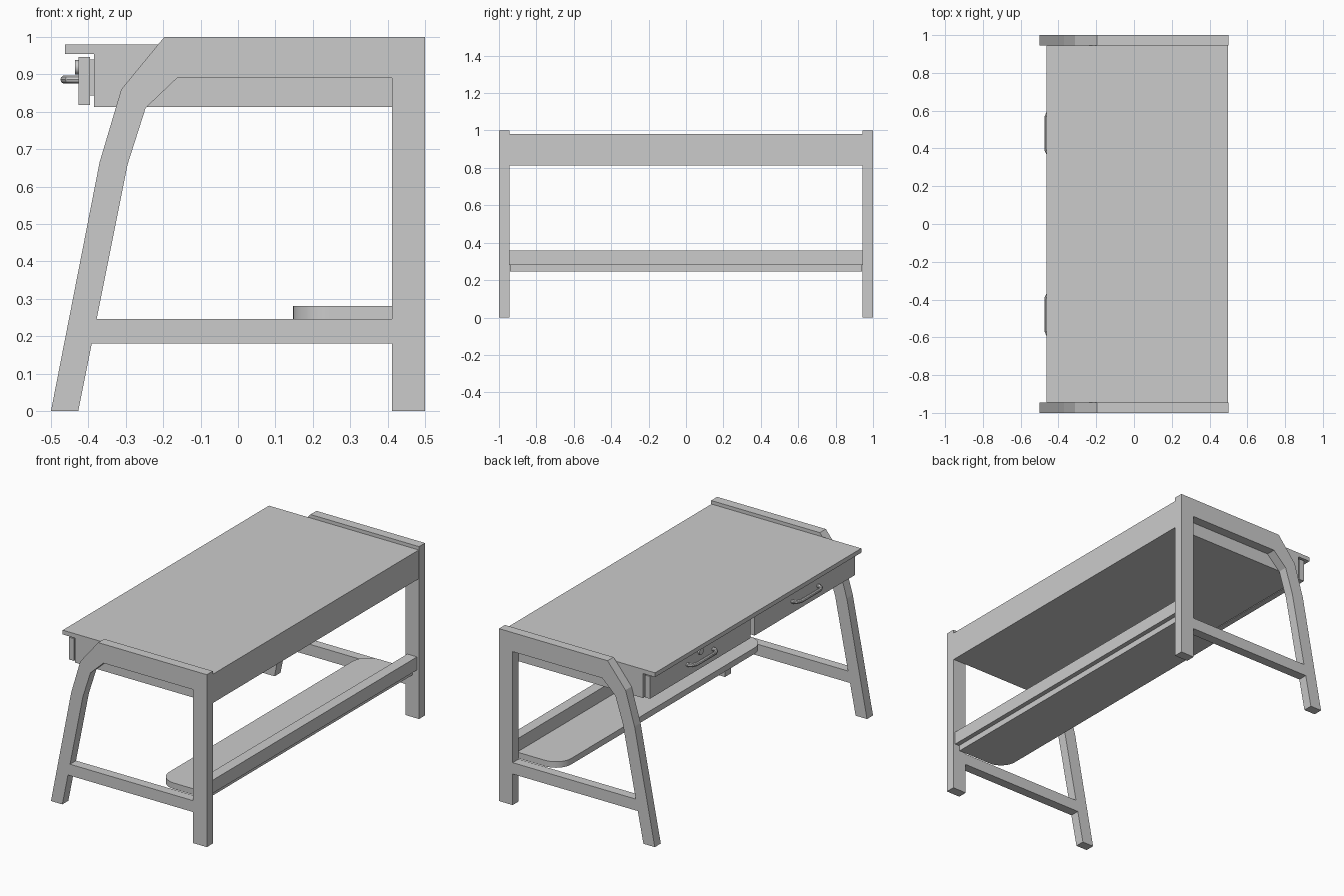
import bpy, bmesh

if "Cube" in bpy.data.objects:
    bpy.data.objects.remove(bpy.data.objects["Cube"])


def finish(name, bm):
    bmesh.ops.recalc_face_normals(bm, faces=bm.faces)
    me = bpy.data.meshes.new(name)
    bm.to_mesh(me)
    bm.free()
    ob = bpy.data.objects.new(name, me)
    bpy.context.scene.collection.objects.link(ob)
    return ob


def prism(name, outline, y0, y1):
    """Extrude an x-z outline from y0 to y1."""
    bm = bmesh.new()
    face = bm.faces.new([bm.verts.new((x, y0, z)) for x, z in outline])
    ext = bmesh.ops.extrude_face_region(bm, geom=[face])
    verts = [v for v in ext["geom"] if isinstance(v, bmesh.types.BMVert)]
    bmesh.ops.translate(bm, verts=verts, vec=(0, y1 - y0, 0))
    return finish(name, bm)


def box(name, x0, x1, y0, y1, z0, z1):
    return prism(name, [(x0, z0), (x1, z0), (x1, z1), (x0, z1)], y0, y1)


def smooth(ob):
    bpy.ops.object.select_all(action='DESELECT')
    bpy.context.view_layer.objects.active = ob
    ob.select_set(True)
    bpy.ops.object.shade_smooth_by_angle()


def handle(name, yc):
    cu = bpy.data.curves.new(name, 'CURVE')
    cu.dimensions = '3D'
    cu.bevel_depth = 0.011
    cu.bevel_resolution = 3
    cu.use_fill_caps = True
    path = [(-0.42, 0.118), (-0.438, 0.118), (-0.453, 0.11), (-0.464, 0.085)]
    path += [(x, -y) for x, y in reversed(path)]
    sp = cu.splines.new('POLY')
    sp.points.add(len(path) - 1)
    for p, (x, y) in zip(sp.points, path):
        p.co = (x, yc + y, 0.886, 1)
    tmp = bpy.data.objects.new(name + "_curve", cu)
    bpy.context.scene.collection.objects.link(tmp)
    bpy.context.view_layer.update()
    me = bpy.data.meshes.new_from_object(tmp.evaluated_get(bpy.context.evaluated_depsgraph_get()))
    bpy.data.objects.remove(tmp)
    ob = bpy.data.objects.new(name, me)
    bpy.context.scene.collection.objects.link(ob)
    smooth(ob)


# Side frames: bent front leg, top rail and post in one outline, plus stretcher
FRAME = [(-0.5, 0), (-0.37, 0.665), (-0.312, 0.86), (-0.197, 1), (0.5, 1), (0.5, 0),
         (0.412, 0), (0.412, 0.89), (-0.163, 0.89), (-0.247, 0.81), (-0.295, 0.66), (-0.427, 0)]
STRETCHER = [(-0.391, 0.18), (0.412, 0.18), (0.412, 0.246), (-0.378, 0.246)]
for side, s in (("right", -1), ("left", 1)):
    prism(f"side_frame_{side}", FRAME, s * 1.0, s * 0.945)
    prism(f"side_stretcher_{side}", STRETCHER, s * 1.0, s * 0.945)

# Table top with front overhang, and the case below, in one outline
prism("top_and_case", [(-0.463, 0.98), (0.498, 0.98), (0.498, 0.813), (-0.385, 0.813),
                       (-0.385, 0.955), (-0.463, 0.955)], -0.945, 0.945)

# Two drawers with bow handles
for side, s in (("right", -1), ("left", 1)):
    a, b = sorted((s * 0.02, s * 0.94))
    box(f"drawer_front_{side}", -0.427, -0.395, a, b, 0.818, 0.947)
    box(f"drawer_box_{side}", -0.395, -0.38, a + 0.03, b - 0.03, 0.843, 0.94)
    handle(f"drawer_handle_{side}", s * 0.48)

# Round lock on one drawer
bpy.ops.mesh.primitive_cylinder_add(vertices=24, radius=0.019, depth=0.012,
                                    location=(-0.43, 0.48, 0.919), rotation=(0, 1.5708, 0))
bpy.context.object.name = "drawer_lock"
smooth(bpy.context.object)

# Foot shelf with rounded front corners
shelf = box("foot_shelf", 0.147, 0.46, -0.94, 0.94, 0.246, 0.281)
bm = bmesh.new()
bm.from_mesh(shelf.data)
corners = [e for e in bm.edges
           if all(v.co.x < 0.2 for v in e.verts) and abs(e.verts[0].co.z - e.verts[1].co.z) > 0.01]
bmesh.ops.bevel(bm, geom=corners, offset=0.1, segments=10, profile=0.5, affect='EDGES')
bm.to_mesh(shelf.data)
bm.free()
smooth(shelf)

# Back rail above the shelf
box("back_rail", 0.425, 0.487, -0.945, 0.945, 0.281, 0.357)
